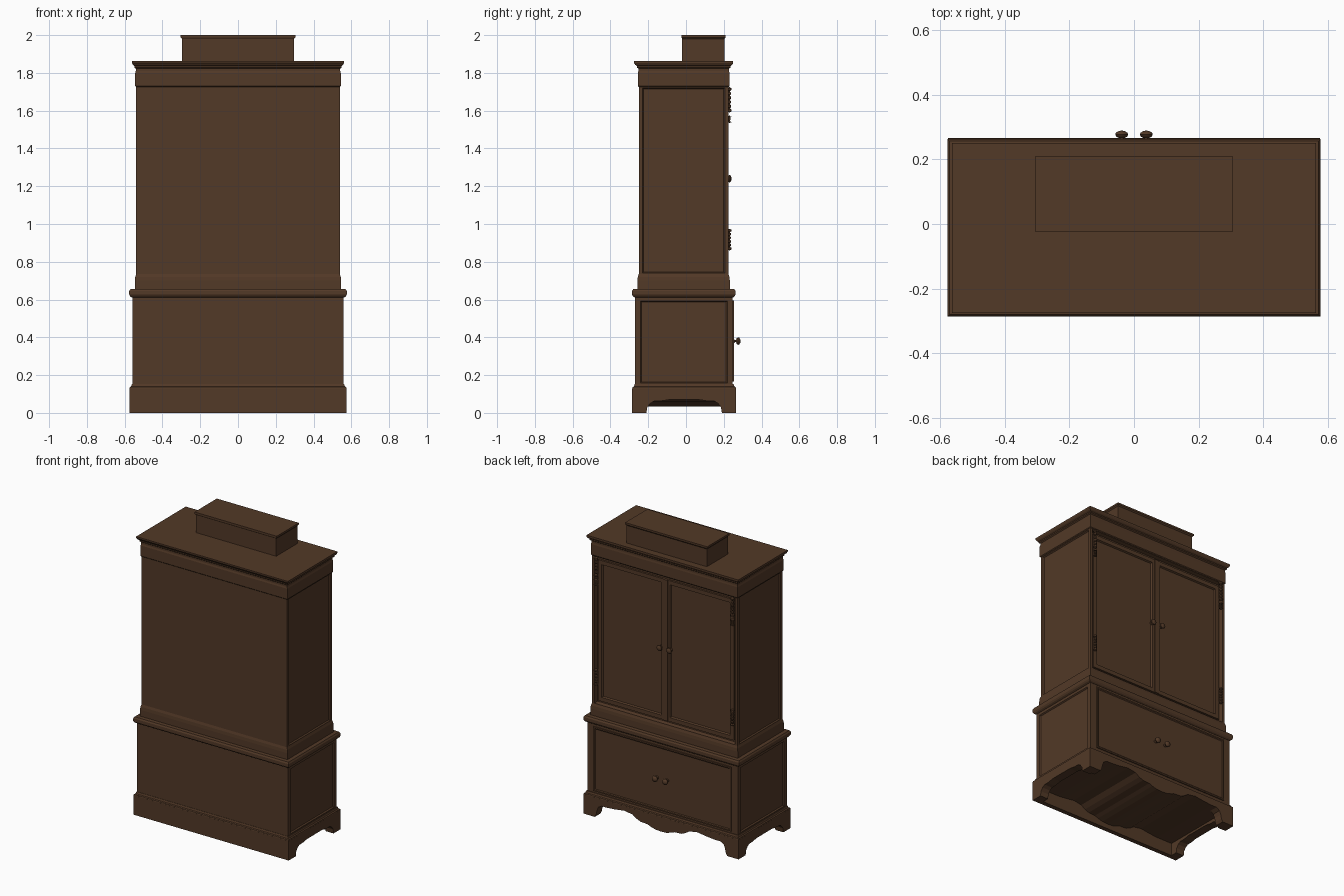
import bpy, bmesh, math
from mathutils import Matrix, Vector

if "Cube" in bpy.data.objects:
    bpy.data.objects.remove(bpy.data.objects["Cube"])

wood = bpy.data.materials.new("dark_walnut")
wood.diffuse_color = (0.085, 0.041, 0.020, 1)
wood.use_nodes = True
wood.node_tree.nodes["Principled BSDF"].inputs["Base Color"].default_value = wood.diffuse_color


def finish(name, bm, smooth=False):
    bmesh.ops.recalc_face_normals(bm, faces=bm.faces)
    me = bpy.data.meshes.new(name)
    bm.to_mesh(me)
    bm.free()
    me.materials.append(wood)
    ob = bpy.data.objects.new(name, me)
    bpy.context.collection.objects.link(ob)
    if smooth:
        bpy.context.view_layer.objects.active = ob
        ob.select_set(True)
        bpy.ops.object.shade_smooth_by_angle(angle=math.radians(40))
        ob.select_set(False)
    return ob


def stack(name, rings, insets=()):
    """Closed body of rectangular rings (half_x, y0, y1, z).
    insets: (normal, width, depth) frames a panel on the tallest face of that direction."""
    bm = bmesh.new()
    loops = [[bm.verts.new(p) for p in ((-h, a, z), (h, a, z), (h, b, z), (-h, b, z))]
             for h, a, b, z in rings]
    bm.faces.new(loops[0][::-1])
    bm.faces.new(loops[-1])
    for lo, hi in zip(loops, loops[1:]):
        for i in range(4):
            j = (i + 1) % 4
            bm.faces.new((lo[i], lo[j], hi[j], hi[i]))
    bmesh.ops.recalc_face_normals(bm, faces=bm.faces)
    for n, width, depth in insets:
        face = max((f for f in bm.faces if f.normal.dot(Vector(n)) > 0.99),
                   key=lambda f: f.calc_area())
        # narrow frame, then a bevelled step into the panel
        bmesh.ops.inset_region(bm, faces=[face], thickness=width, depth=0)
        bmesh.ops.inset_region(bm, faces=[face], thickness=0.008, depth=depth)
    return finish(name, bm)


def box(name, x0, x1, y0, y1, z0, z1, insets=()):
    ob = stack(name, [((x1 - x0) / 2, y0, y1, z0), ((x1 - x0) / 2, y0, y1, z1)], insets)
    ob.location.x = (x0 + x1) / 2
    return ob


def prism(name, pts, axis, a, b):
    """Extrude an outline of (u, z) along axis x or y from a to b."""
    bm = bmesh.new()
    ends = [[bm.verts.new((u, t, z) if axis == "y" else (t, u, z)) for u, z in pts] for t in (a, b)]
    bm.faces.new(ends[0])
    bm.faces.new(ends[1][::-1])
    for i in range(len(pts)):
        j = (i + 1) % len(pts)
        bm.faces.new((ends[0][i], ends[0][j], ends[1][j], ends[1][i]))
    return finish(name, bm)


def lathe(name, profile, loc, rot=None, steps=16):
    """Turn a (radius, height) profile around z."""
    bm = bmesh.new()
    vs = [bm.verts.new((r, 0, h)) for r, h in profile]
    es = [bm.edges.new(p) for p in zip(vs, vs[1:])]
    bmesh.ops.spin(bm, geom=vs + es, cent=(0, 0, 0), axis=(0, 0, 1),
                   angle=math.tau, steps=steps, use_merge=True)
    bmesh.ops.remove_doubles(bm, verts=bm.verts, dist=1e-5)
    if rot:
        bm.transform(rot)
    ob = finish(name, bm, True)
    ob.location = loc
    return ob


LEFT, RIGHT, DOORS = (-1, 0, 0), (1, 0, 0), (0, 1, 0)

# Scalloped apron with bracket feet on the door side
drop = [(0, .033), (.04, .035), (.075, .045), (.10, .055), (.15, .058), (.18, .07),
        (.21, .09), (.27, .10), (.34, .09), (.40, .085), (.44, .085)]
foot = [(.465, .07), (.475, .045), (.48, .02), (.49, 0), (.575, 0)]


def mirrored(half, top):
    return [(-x, z) for x, z in half[::-1]] + half[1:] + [(half[-1][0], top), (-half[-1][0], top)]


prism("front_apron", mirrored(drop + foot, .13), "y", .205, .265)
prism("plinth_core", mirrored(drop + [(.53, .085)], .13), "y", -.27, .21)

# Side aprons with feet
side = [(0, .07), (.08, .07), (.13, .062), (.16, .062), (.18, .05), (.195, .03), (.20, 0), (.275, 0)]
outline = [(u - .01, z) for u, z in mirrored(side, .13)]
for s, tag in ((-1, "left"), (1, "right")):
    prism(tag + "_apron", outline, "x", s * .515, s * .575)

# Solid board closing the plinth
box("plinth_back_board", -.575, .575, -.285, -.255, 0, .13)

# Plinth moulding, lower case with framed panels
stack("plinth_moulding", [(.575, -.285, .265, .128), (.573, -.283, .263, .136),
                          (.566, -.276, .256, .140), (.562, -.272, .252, .152)])
stack("lower_case", [(.558, -.27, .247, .13), (.558, -.27, .247, .62)],
      [(LEFT, .04, -.008), (RIGHT, .04, -.008)])
box("drawer_front", -.51, .51, .24, .254, .165, .595, [(DOORS, .012, -.004)])

# Waist moulding
stack("waist_moulding", [(.560, -.27, .248, .610), (.570, -.28, .256, .616), (.576, -.286, .262, .626),
                         (.576, -.286, .262, .645), (.570, -.28, .256, .655), (.55, -.26, .24, .657)])

# Upper case with framed sides and a recess for the doors
stack("upper_case_skirt", [(.546, -.257, .232, .65), (.546, -.257, .232, .70),
                           (.544, -.255, .230, .72), (.539, -.25, .225, .735)])
stack("upper_case", [(.539, -.25, .225, .72), (.539, -.25, .225, 1.74)],
      [(LEFT, .028, -.008), (RIGHT, .028, -.008), (DOORS, .025, -.025)])

# Cornice
stack("cornice", [(.540, -.25, .226, 1.725), (.544, -.255, .230, 1.73), (.544, -.255, .230, 1.80),
                  (.541, -.252, .228, 1.81), (.541, -.252, .228, 1.822), (.548, -.26, .236, 1.828),
                  (.548, -.26, .236, 1.836), (.556, -.268, .244, 1.842), (.562, -.275, .25, 1.852),
                  (.562, -.275, .25, 1.862)])

# Box on top with a small lip
stack("top_box", [(.297, -.02, .203, 1.86), (.297, -.02, .203, 1.98), (.304, -.025, .21, 1.988),
                  (.304, -.025, .21, 2.0)])

# Framed doors and the strip where they meet
for s, tag in ((-1, "left"), (1, "right")):
    a, b = sorted((s * .004, s * .503))
    box(tag + "_door", a, b, .195, .213, .757, 1.70, [(DOORS, .038, -.010)])
box("door_meeting_strip", -.014, .014, .205, .218, .757, 1.70)

# Turned knobs, pointing to the door side
turn = Matrix.Rotation(-math.pi / 2, 4, "X")
knob = [(0, 0), (.011, 0), (.011, .003), (.006, .008), (.006, .014), (.016, .018),
        (.020, .025), (.018, .031), (.010, .036), (0, .038)]
for s, tag in ((-1, "left"), (1, "right")):
    lathe(tag + "_drawer_knob", knob, (s * .038, .251, .38), turn)
    lathe(tag + "_door_knob", [(r, h * .85) for r, h in knob], (s * .036, .209, 1.24), turn)

# Beaded hinges along the outer door edges
def hinge(name, x, z, length):
    prof, n = [(0, 0)], 6
    for i in range(n):
        h, d = i * length / n, length / n
        r = .012 if i in (0, n - 1) else .009
        prof += [(.004, h + .002), (r, h + d * .3), (r, h + d * .7), (.004, h + d - .002)]
    lathe(name, prof + [(0, length)], (x, .23, z), steps=10)


for s, tag in ((-1, "left"), (1, "right")):
    hinge(tag + "_upper_hinge", s * .505, 1.59, .135)
    hinge(tag + "_upper_hinge_drop", s * .505, 1.535, .04)
    hinge(tag + "_lower_hinge", s * .505, .86, .115)
